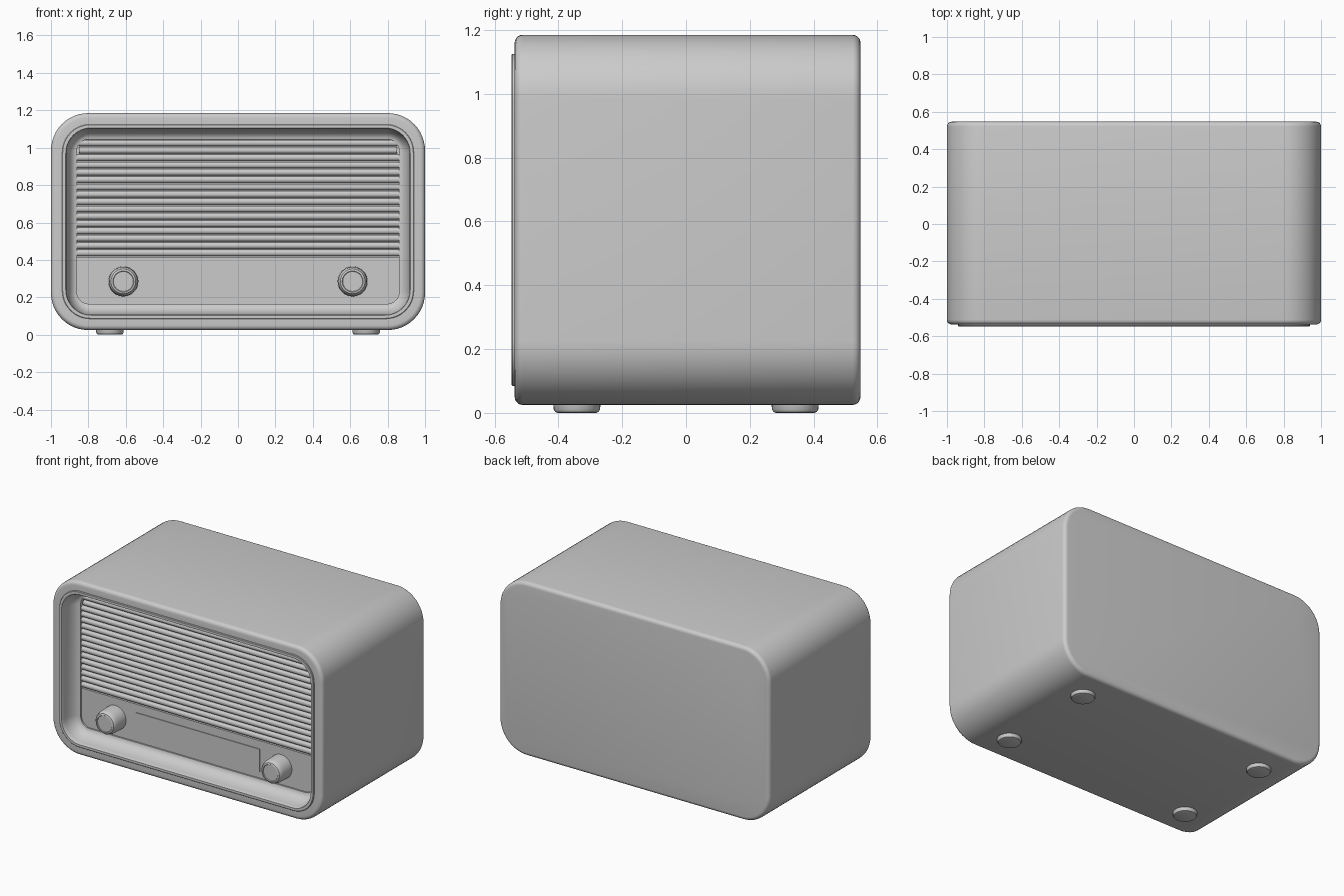
import bpy, bmesh
from math import pi, sin, cos

if "Cube" in bpy.data.objects:
    bpy.data.objects.remove(bpy.data.objects["Cube"])

ZC = 0.605  # height of the cabinet centre


def finish(name, bm, angle=0.6):
    bmesh.ops.recalc_face_normals(bm, faces=bm.faces)
    me = bpy.data.meshes.new(name)
    bm.to_mesh(me)
    bm.free()
    ob = bpy.data.objects.new(name, me)
    bpy.context.collection.objects.link(ob)
    bpy.ops.object.select_all(action='DESELECT')
    ob.select_set(True)
    bpy.context.view_layer.objects.active = ob
    bpy.ops.object.shade_smooth_by_angle(angle=angle)
    return ob


def bridge(bm, a, b):
    n = len(a)
    for i in range(n):
        bm.faces.new((a[i], a[(i + 1) % n], b[(i + 1) % n], b[i]))


def rounded_loop(bm, hx, hz, r, y, n=12):
    # rounded rectangle in the xz plane
    pts = []
    for k, (sx, sz) in enumerate(((1, 1), (-1, 1), (-1, -1), (1, -1))):
        for i in range(n + 1):
            a = pi / 2 * (k + i / n)
            pts.append(bm.verts.new((sx * (hx - r) + r * cos(a), y,
                                     ZC + sz * (hz - r) + r * sin(a))))
    return pts


def loft(name, rings):
    bm = bmesh.new()
    loops = [rounded_loop(bm, *r) for r in rings]
    for a, b in zip(loops, loops[1:]):
        bridge(bm, a, b)
    bm.faces.new(loops[0])
    bm.faces.new(loops[-1])
    return finish(name, bm)


def lathe(name, profile, place, n=40):
    # profile of (radius, height), place maps local coordinates to world
    bm = bmesh.new()
    loops = [[bm.verts.new(place(r * cos(2 * pi * i / n), r * sin(2 * pi * i / n), h))
              for i in range(n)] for r, h in profile]
    for a, b in zip(loops, loops[1:]):
        bridge(bm, a, b)
    bm.faces.new(loops[0])
    bm.faces.new(loops[-1])
    return finish(name, bm)


def extrude_x(name, profile, half):
    # closed yz profile swept across x
    bm = bmesh.new()
    a, b = [[bm.verts.new((x, y, z)) for y, z in profile] for x in (-half, half)]
    bridge(bm, a, b)
    bm.faces.new(a)
    bm.faces.new(b)
    return finish(name, bm)


def plate(name, half, y0, y1, z0, z1):
    return extrude_x(name, [(y0, z0), (y1, z0), (y1, z1), (y0, z1)], half)


# Cabinet: rounded back edge, rounded front edge, raised rim, cove, recessed floor
rings = []
e = 0.025
for i in range(6):
    a = pi / 2 * i / 5
    d = e * (1 - sin(a))
    rings.append((1 - d, 0.58 - d, 0.2 - d, 0.547 - e + e * cos(a)))
for i in range(6):
    a = pi / 2 * i / 5
    d = e * (1 - cos(a))
    rings.append((1 - d, 0.58 - d, 0.2 - d, -0.537 + e - e * sin(a)))
rings += [(0.94, 0.52, 0.15, -0.537), (0.94, 0.52, 0.15, -0.544),
          (0.937, 0.517, 0.147, -0.547), (0.921, 0.501, 0.135, -0.547)]
for i in range(9):
    a = pi / 2 * i / 8
    t = cos(a)
    rings.append((0.862 + 0.056 * t, 0.44 + 0.058 * t, 0.065 + 0.067 * t,
                  -0.542 + 0.112 * sin(a)))
rings.append((0.862, 0.44, 0.065, -0.405))
loft("cabinet", rings)

# Lower control panel and dial window
plate("control_panel", 0.875, -0.40, -0.42, 0.15, 0.415)
plate("dial_window", 0.458, -0.415, -0.425, 0.207, 0.36)

# Speaker grille slats
COUNT = 16
pitch = (1.045 - 0.418) / COUNT
for k in range(COUNT):
    zc = 0.418 + pitch * (k + 0.5)
    h = pitch * 0.43
    prof = [(-0.40, zc - h)]
    prof += [(-0.413 - 0.013 * sin(pi * i / 6), zc - h * cos(pi * i / 6)) for i in range(7)]
    prof.append((-0.40, zc + h))
    extrude_x("grille_slat", prof, 0.862 if k < COUNT - 2 else 0.85)

# Control knobs
knob = [(0.08, 0.0), (0.08, 0.02), (0.077, 0.085), (0.073, 0.105),
        (0.066, 0.114), (0.056, 0.117), (0.053, 0.113), (0.02, 0.113)]
for s in (-1, 1):
    lathe("tuning_knob", knob, lambda u, v, h, s=s: (s * 0.613 + u, -0.418 - h, 0.285 + v))

# Feet
foot = [(0.06, 0.0), (0.068, 0.003), (0.073, 0.012), (0.074, 0.04)]
for sx in (-1, 1):
    for sy in (-1, 1):
        lathe("foot", foot, lambda u, v, h, sx=sx, sy=sy:
              (sx * 0.685 + u, sy * 0.342 + v, h), 32)
